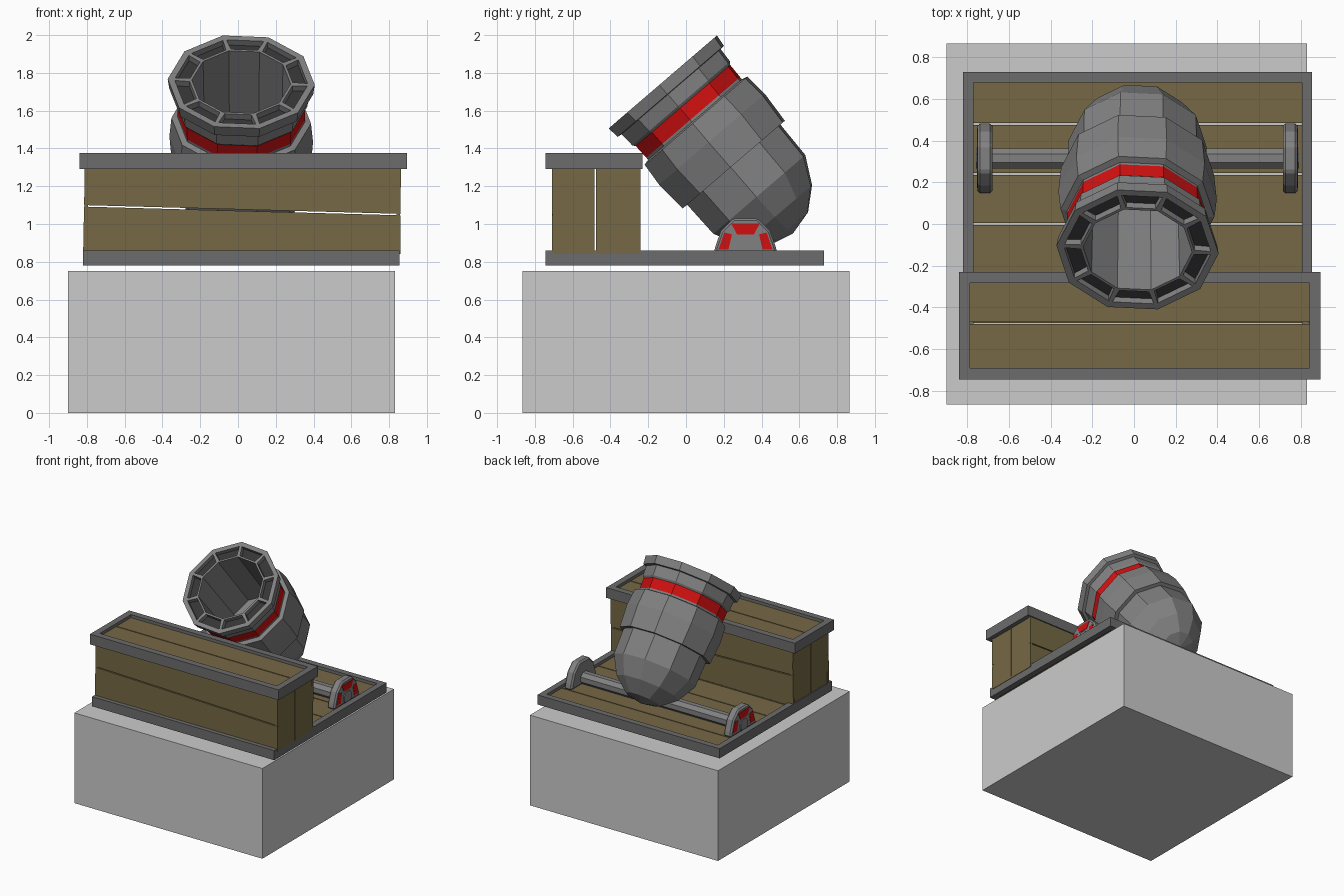
import bpy, bmesh
from math import sin, cos, radians
from mathutils import Matrix

if "Cube" in bpy.data.objects:
    bpy.data.objects.remove(bpy.data.objects["Cube"])

CX = 0.017  # lengthwise middle of the cannon carriage


def material(name, *rgb):
    m = bpy.data.materials.new(name)
    m.diffuse_color = (*rgb, 1)
    m.use_nodes = True
    m.node_tree.nodes["Principled BSDF"].inputs["Base Color"].default_value = m.diffuse_color
    return m


WOOD = material("wood", 0.18, 0.14, 0.06)
RED = material("red_paint", 0.65, 0.005, 0.005)
IRON = material("iron", 0.22, 0.22, 0.22)
DARK = material("dark_iron", 0.15, 0.15, 0.15)
BLACK = material("slot_black", 0.035, 0.035, 0.035)


def finish(name, bm, *mats):
    bmesh.ops.recalc_face_normals(bm, faces=bm.faces)
    me = bpy.data.meshes.new(name)
    bm.to_mesh(me)
    bm.free()
    ob = bpy.data.objects.new(name, me)
    bpy.context.collection.objects.link(ob)
    for m in mats:
        me.materials.append(m)
    return ob


def add_prism(bm, pts, axis, a, b):
    """Extrude a 2D outline from a to b along 'x', 'y' or 'z'."""
    place = {"x": lambda p, d: (d, *p),
             "y": lambda p, d: (p[0], d, p[1]),
             "z": lambda p, d: (*p, d)}[axis]
    lo = [bm.verts.new(place(p, a)) for p in pts]
    hi = [bm.verts.new(place(p, b)) for p in pts]
    bm.faces.new(lo)
    bm.faces.new(hi)
    for i in range(len(pts)):
        j = (i + 1) % len(pts)
        bm.faces.new((lo[i], lo[j], hi[j], hi[i]))


def add_box(bm, x0, x1, y0, y1, z0, z1):
    add_prism(bm, [(x0, y0), (x1, y0), (x1, y1), (x0, y1)], "z", z0, z1)


def frame(name, x0, x1, y0, y1, z0, z1, w):
    """Rectangular border with an open middle."""
    bm = bmesh.new()
    outer = [(x0, y0), (x1, y0), (x1, y1), (x0, y1)]
    inner = [(x0 + w, y0 + w), (x1 - w, y0 + w), (x1 - w, y1 - w), (x0 + w, y1 - w)]
    rings = [[bm.verts.new((*p, z)) for p in pts]
             for pts, z in ((outer, z0), (outer, z1), (inner, z1), (inner, z0))]
    for k in range(4):
        r, s = rings[k], rings[(k + 1) % 4]
        for i in range(4):
            j = (i + 1) % 4
            bm.faces.new((r[i], r[j], s[j], s[i]))
    return finish(name, bm, DARK)


def planks(name, x0, x1, seams, z0, z1, gap=0.008):
    """Boards lying along x, split at the given y seams."""
    bm = bmesh.new()
    for a, b in zip(seams, seams[1:]):
        add_box(bm, x0, x1, a + gap / 2, b - gap / 2, z0, z1)
    return finish(name, bm, WOOD)


# Stone block
bm = bmesh.new()
add_box(bm, -0.90, 0.83, -0.865, 0.865, 0, 0.75)
finish("stone_block", bm)

# Carriage floor
frame("base_frame", -0.82, 0.855, -0.745, 0.73, 0.78, 0.86, 0.05)
planks("floor_planks", -0.78, 0.815, [-0.72, -0.48, -0.24, 0, 0.24, 0.48, 0.69], 0.79, 0.835)

# Wooden chest in front, with slanted seams on the long sides
bm = bmesh.new()
L, R = -0.815, 0.86
for y in (-0.71, -0.262):
    add_prism(bm, [(L - .005, .84), (R, .84), (R, 1.046), (L, 1.092)], "y", y, y + 0.022)
    add_prism(bm, [(L, 1.1), (R, 1.054), (R + .003, 1.31), (L + .005, 1.31)], "y", y, y + 0.022)
for x in (L + 0.002, R - 0.022):
    for y0, y1 in ((-0.708, -0.484), (-0.476, -0.242)):
        add_box(bm, x, x + 0.02, y0, y1, 0.84, 1.31)
finish("chest_boards", bm, WOOD)
frame("chest_lid_frame", -0.84, 0.895, -0.745, -0.23, 1.29, 1.375, 0.053)
planks("chest_lid_planks", -0.80, 0.85, [-0.70, -0.475, -0.27], 1.30, 1.35)

# Barrel: (radius, distance behind muzzle, material of the face that follows)
profile = [(0, .60, 0), (.25, .60, 0), (.262, 0, 0), (.365, 0, 0), (.39, 0, 0),
           (.382, .065, 0), (.357, .068, 0), (.352, .15, 0), (.34, .165, 1),
           (.338, .247, 0), (.338, .262, 0), (.37, .27, 0), (.381, .40, 0),
           (.368, .577, 0), (.336, .577, 0), (.331, .785, 0), (.252, .929, 0),
           (.139, 1.024, 0), (0, 1.058, 0)]
N = 10
bm = bmesh.new()
rings = []
for r, t, _ in profile:
    if r == 0:
        rings.append([bm.verts.new((0, 0, -t))] * N)
    else:
        rings.append([bm.verts.new((r * cos(a), r * sin(a), -t))
                      for a in (radians(-3.6 + 360 / N * i) for i in range(N))])
slots = []
for k in range(len(rings) - 1):
    for i in range(N):
        j = (i + 1) % N
        quad = [rings[k][i], rings[k][j], rings[k + 1][j], rings[k + 1][i]]
        f = bm.faces.new(list(dict.fromkeys(quad)))
        f.material_index = profile[k][2]
        if k == 2:
            slots.append(f)
bmesh.ops.recalc_face_normals(bm, faces=bm.faces)
# Dark slots sunk into the muzzle ring
bmesh.ops.inset_individual(bm, faces=slots, thickness=0.017)
bmesh.ops.inset_individual(bm, faces=slots, thickness=0.002, depth=-0.035)
for f in slots:
    f.material_index = 2
barrel = finish("barrel", bm, IRON, RED, BLACK)
barrel.matrix_world = Matrix.Translation((CX, -0.123, 1.752)) @ Matrix.Rotation(radians(40.65), 4, "X")

# Axle
AY = 0.315
bm = bmesh.new()
add_prism(bm, [(AY + .052 * cos(radians(22.5 + 45 * i)), .885 + .052 * sin(radians(22.5 + 45 * i)))
               for i in range(8)], "x", CX - 0.775, CX + 0.775)
finish("axle", bm, IRON)

# Axle brackets with red panels on the outer faces
arch = [(-.17, .835), (-.16, .88), (-.13, .965), (-.065, 1.03),
        (.065, 1.03), (.13, .965), (.16, .88), (.17, .835)]
top = [(-.075, 1.002), (.075, 1.002), (.045, .945), (-.045, .945)]
side = [(.143, .865), (.112, .955), (.072, .945), (.09, .865)]
for label, s in (("left", -1), ("right", 1)):
    bm = bmesh.new()
    add_prism(bm, [(AY + y, z) for y, z in arch], "x", CX + s * 0.697, CX + s * 0.768)
    ob = finish(label + "_bracket", bm, IRON)
    bev = ob.modifiers.new("bevel", "BEVEL")
    bev.width, bev.segments = 0.012, 1
    bm = bmesh.new()
    for pts in (top, side, [(-y, z) for y, z in side]):
        add_prism(bm, [(AY + y, z) for y, z in pts], "x", CX + s * 0.76, CX + s * 0.771)
    finish(label + "_bracket_panels", bm, RED)
